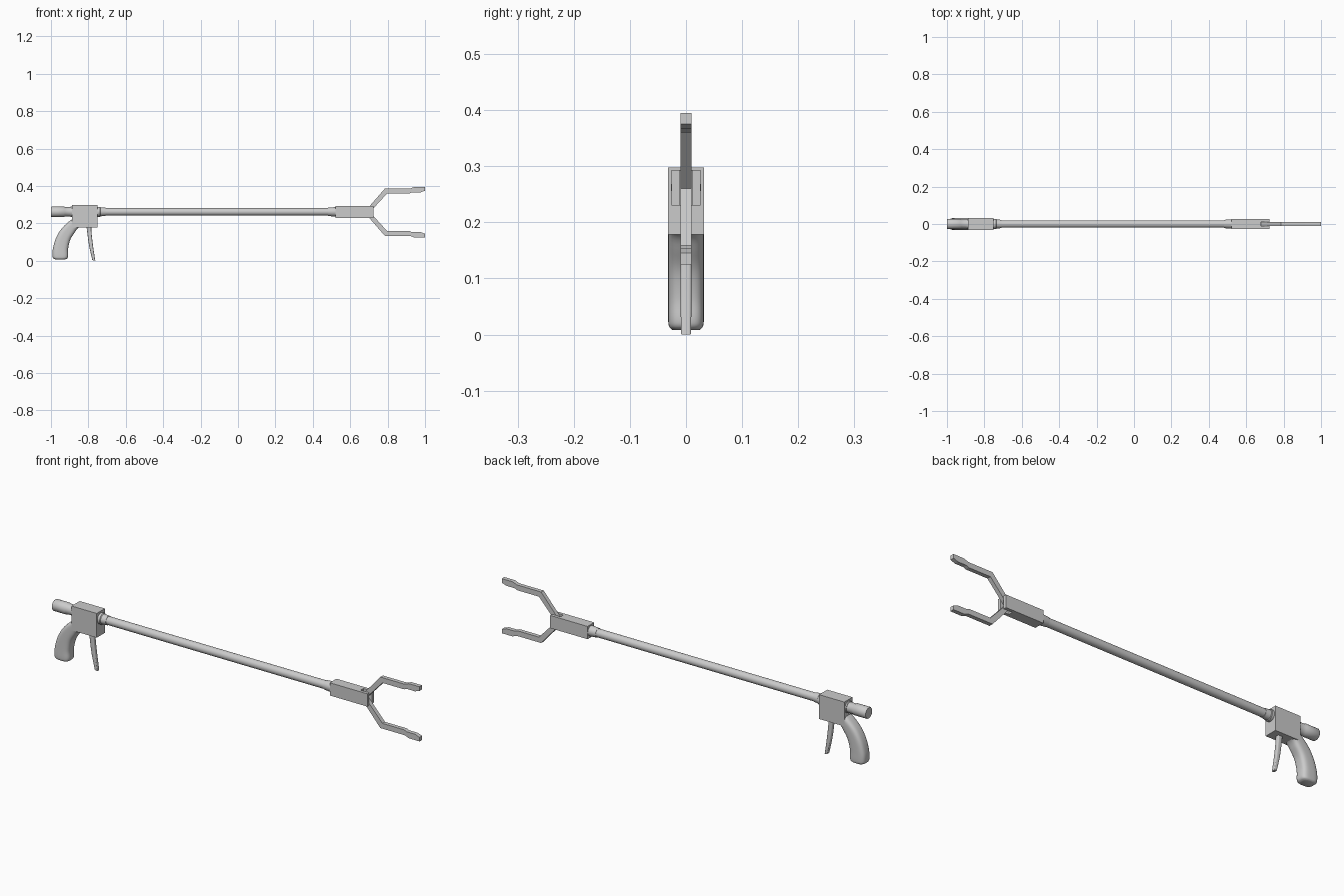
import bpy, bmesh, math
from mathutils import Vector

if "Cube" in bpy.data.objects:
    bpy.data.objects.remove(bpy.data.objects["Cube"])

AXIS_Z = 0.262  # height of the main shaft


def finish(name, bm, smooth=False):
    bmesh.ops.recalc_face_normals(bm, faces=bm.faces)
    me = bpy.data.meshes.new(name)
    bm.to_mesh(me)
    bm.free()
    ob = bpy.data.objects.new(name, me)
    bpy.context.collection.objects.link(ob)
    if smooth:
        bpy.ops.object.select_all(action='DESELECT')
        ob.select_set(True)
        bpy.context.view_layer.objects.active = ob
        bpy.ops.object.shade_smooth_by_angle(angle=math.radians(40))
    return ob


def loft(name, rings, smooth=True):
    """Skin closed rings of points and cap both ends."""
    bm = bmesh.new()
    vs = [[bm.verts.new(p) for p in r] for r in rings]
    n = len(vs[0])
    for a, b in zip(vs, vs[1:]):
        for i in range(n):
            j = (i + 1) % n
            bm.faces.new((a[i], a[j], b[j], b[i]))
    bm.faces.new(vs[0])
    bm.faces.new(vs[-1])
    return finish(name, bm, smooth)


def turned(name, profile, sides=32):
    """Round part along x from (x, radius) pairs."""
    ang = [2 * math.pi * i / sides for i in range(sides)]
    return loft(name, [[(x, r * math.cos(a), AXIS_Z + r * math.sin(a)) for a in ang]
                       for x, r in profile])


def box(name, x0, x1, y, z0, z1):
    return loft(name, [[(x, -y, z0), (x, y, z0), (x, y, z1), (x, -y, z1)]
                       for x in (x0, x1)], False)


def spline(points, steps=5):
    """Catmull-Rom curve through tuples of any length."""
    p = [points[0]] + points + [points[-1]]
    out = []
    for k in range(1, len(p) - 2):
        for s in range(steps):
            t = s / steps
            out.append(tuple(
                0.5 * (2 * b + (c - a) * t + (2 * a - 5 * b + 4 * c - d) * t * t
                       + (3 * b - a - 3 * c + d) * t ** 3)
                for a, b, c, d in zip(*p[k - 1:k + 3])))
    return out + [points[-1]]


def swept(name, edges, power, sides, steps=5):
    """Loft from (back x, back z, front x, front z, half width) stations."""
    rings = []
    for bx, bz, fx, fz, w in spline(edges, steps):
        back, front = Vector((bx, 0, bz)), Vector((fx, 0, fz))
        mid, half = (back + front) / 2, (front - back) / 2
        ring = []
        for i in range(sides):
            a = 2 * math.pi * (i + 0.5) / sides
            c, s = math.cos(a), math.sin(a)
            u = math.copysign(abs(c) ** power, c)
            v = math.copysign(abs(s) ** power, s)
            ring.append(mid + half * u + Vector((0, w * v, 0)))
        rings.append(ring)
    return loft(name, rings)


# Shaft, collars and rear knob
turned("shaft", [(-0.76, 0.02), (0.53, 0.02)])
turned("rear_collar", [(-0.76, 0.027), (-0.738, 0.027), (-0.735, 0.024), (-0.708, 0.022)])
turned("front_collar", [(0.48, 0.022), (0.515, 0.025), (0.53, 0.025)])
turned("rear_knob", [(-1.0, 0.026), (-0.997, 0.028), (-0.93, 0.028), (-0.925, 0.025),
                     (-0.895, 0.025), (-0.895, 0.028), (-0.88, 0.028)])

# Handle housing
box("handle_housing", -0.888, -0.75, 0.032, 0.178, 0.298)

# Curved pistol grip
swept("grip", [
    (-0.865, 0.235, -0.800, 0.190, 0.031),
    (-0.902, 0.212, -0.850, 0.178, 0.032),
    (-0.945, 0.170, -0.876, 0.147, 0.032),
    (-0.974, 0.120, -0.897, 0.112, 0.032),
    (-0.990, 0.065, -0.908, 0.065, 0.032),
    (-0.992, 0.028, -0.908, 0.028, 0.032),
    (-0.988, 0.014, -0.912, 0.014, 0.030),
    (-0.978, 0.008, -0.922, 0.008, 0.024)], 0.6, 32)

# Trigger
swept("trigger", [
    (-0.812, 0.200, -0.785, 0.200, 0.010),
    (-0.806, 0.150, -0.783, 0.150, 0.010),
    (-0.796, 0.080, -0.775, 0.080, 0.010),
    (-0.779, 0.004, -0.763, 0.000, 0.009)], 0.4, 16)

# Slotted jaw housing, forked at the front
fork = [(0.52, -0.026), (0.725, -0.026), (0.725, -0.011), (0.678, -0.011),
        (0.678, 0.011), (0.725, 0.011), (0.725, 0.026), (0.52, 0.026)]
loft("jaw_housing", [[(x, y, z) for x, y in fork] for z in (0.23, 0.293)], False)

# Jaws mirrored about the shaft, as heights above its axis
jaw = [(0.675, 0.0), (0.785, 0.126), (0.918, 0.126), (0.942, 0.135), (1.0, 0.135),
       (1.0, 0.115), (0.975, 0.106), (0.93, 0.106), (0.915, 0.1), (0.797, 0.1),
       (0.705, 0.0)]
for name, side in (("upper_jaw", 1), ("lower_jaw", -1)):
    loft(name, [[(x, y, 0.26 + side * h) for x, h in jaw] for y in (-0.01, 0.01)], False)
